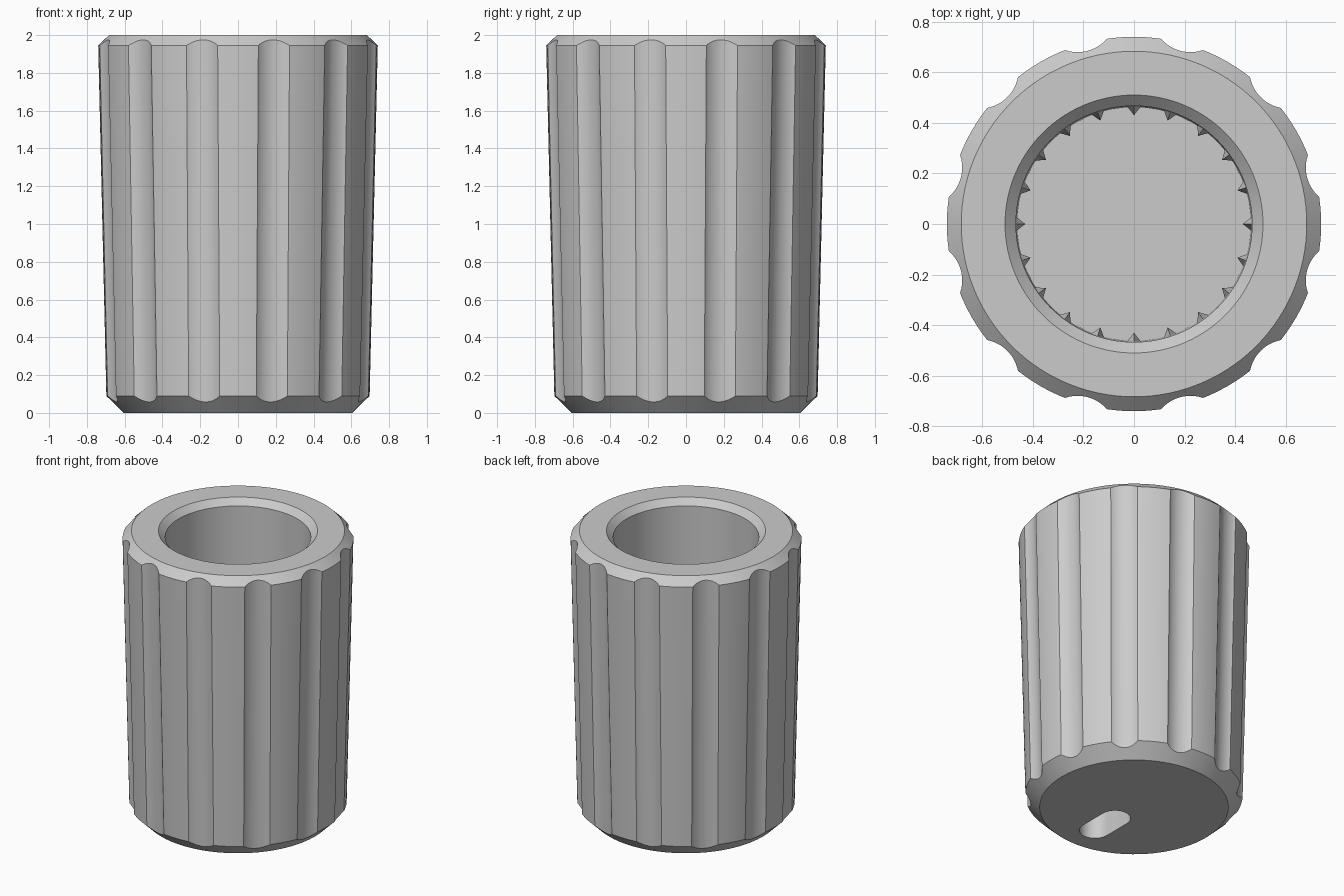
import bpy, bmesh
from math import sin, cos, pi, atan, radians
from mathutils import Matrix, Vector

cube = bpy.data.objects.get("Cube")
if cube:
    bpy.data.objects.remove(cube, do_unlink=True)

grey = bpy.data.materials.new("light_grey")
grey.use_nodes = True
grey.diffuse_color = (0.6, 0.6, 0.6, 1)
grey.node_tree.nodes["Principled BSDF"].inputs["Base Color"].default_value = (0.6, 0.6, 0.6, 1)

FLOOR = 0.5


def finish(name, bm):
    """Turn a bmesh into a grey object."""
    bmesh.ops.recalc_face_normals(bm, faces=bm.faces)
    mesh = bpy.data.meshes.new(name)
    bm.to_mesh(mesh)
    bm.free()
    mesh.materials.append(grey)
    obj = bpy.data.objects.new(name, mesh)
    bpy.context.collection.objects.link(obj)
    return obj


def lathe(name, profile, steps=120):
    """Spin an (r, z) profile that begins and ends on the axis."""
    bm = bmesh.new()
    rings = []
    for r, z in profile:
        if r == 0:
            rings.append([bm.verts.new((0, 0, z))] * steps)
        else:
            rings.append([bm.verts.new((r * cos(2 * pi * i / steps), r * sin(2 * pi * i / steps), z))
                          for i in range(steps)])
    for a, b in zip(rings, rings[1:]):
        if a[0] is a[1]:
            bm.faces.new(b)
        elif b[0] is b[1]:
            bm.faces.new(a)
        else:
            for i in range(steps):
                j = (i + 1) % steps
                bm.faces.new((a[i], a[j], b[j], b[i]))
    for v in [v for v in bm.verts if not v.link_faces]:
        bm.verts.remove(v)
    return finish(name, bm)


def cut(target, cutter):
    cutter.hide_render = True
    mod = target.modifiers.new("cut", "BOOLEAN")
    mod.operation = "DIFFERENCE"
    mod.solver = "EXACT"
    mod.object = cutter
    bpy.context.view_layer.objects.active = target
    bpy.ops.object.modifier_apply(modifier=mod.name)
    bpy.data.objects.remove(cutter, do_unlink=True)


# Tapered body with chamfered rims and a blind bore
body = lathe("knob_body", [
    (0, 0), (0.605, 0), (0.697, 0.09), (0.74, 1.945), (0.683, 2),
    (0.51, 2), (0.467, 1.957), (0.462, FLOOR), (0, FLOOR)])

# Twelve finger flutes following the taper
bm = bmesh.new()
slope = 0.0232
for k in range(12):
    place = (Matrix.Rotation(radians(15 + 30 * k), 4, "Z")
             @ Matrix.Translation((0.858 - slope * 0.945, 0, 1))
             @ Matrix.Rotation(atan(slope), 4, "Y"))
    bmesh.ops.create_cone(bm, cap_ends=True, segments=64, radius1=0.15, radius2=0.15,
                          depth=2.4, matrix=place)
cut(body, finish("flute_cutter", bm))

# Round-ended slot in the underside
bm = bmesh.new()
outline = []
for end, start in ((-0.19, 0), (-0.39, pi)):
    for i in range(17):
        a = start + pi * i / 16
        outline.append(bm.verts.new((0.1 * cos(a), end + 0.1 * sin(a), -0.1)))
base = bm.faces.new(outline)
ext = bmesh.ops.extrude_face_region(bm, geom=[base])
bmesh.ops.translate(bm, vec=(0, 0, 0.4),
                    verts=[v for v in ext["geom"] if isinstance(v, bmesh.types.BMVert)])
cut(body, finish("slot_cutter", bm))

bpy.ops.object.select_all(action="DESELECT")
body.select_set(True)
bpy.context.view_layer.objects.active = body
bpy.ops.object.shade_smooth_by_angle(angle=radians(25))

# Twenty pointed ribs low on the bore wall
bm = bmesh.new()
for k in range(20):
    turn = Matrix.Rotation(radians(18 * k), 3, "Z")
    section = ((0.466, -0.028), (0.43, 0), (0.466, 0.028))
    low, high = ([bm.verts.new(turn @ Vector((x, y, z))) for x, y in section]
                 for z in (FLOOR - 0.01, 1.2))
    tip = bm.verts.new(turn @ Vector((0.467, 0, 1.3)))
    bm.faces.new(low)
    for i in range(3):
        j = (i + 1) % 3
        bm.faces.new((low[i], low[j], high[j], high[i]))
        bm.faces.new((high[i], high[j], tip))
finish("bore_ribs", bm)
